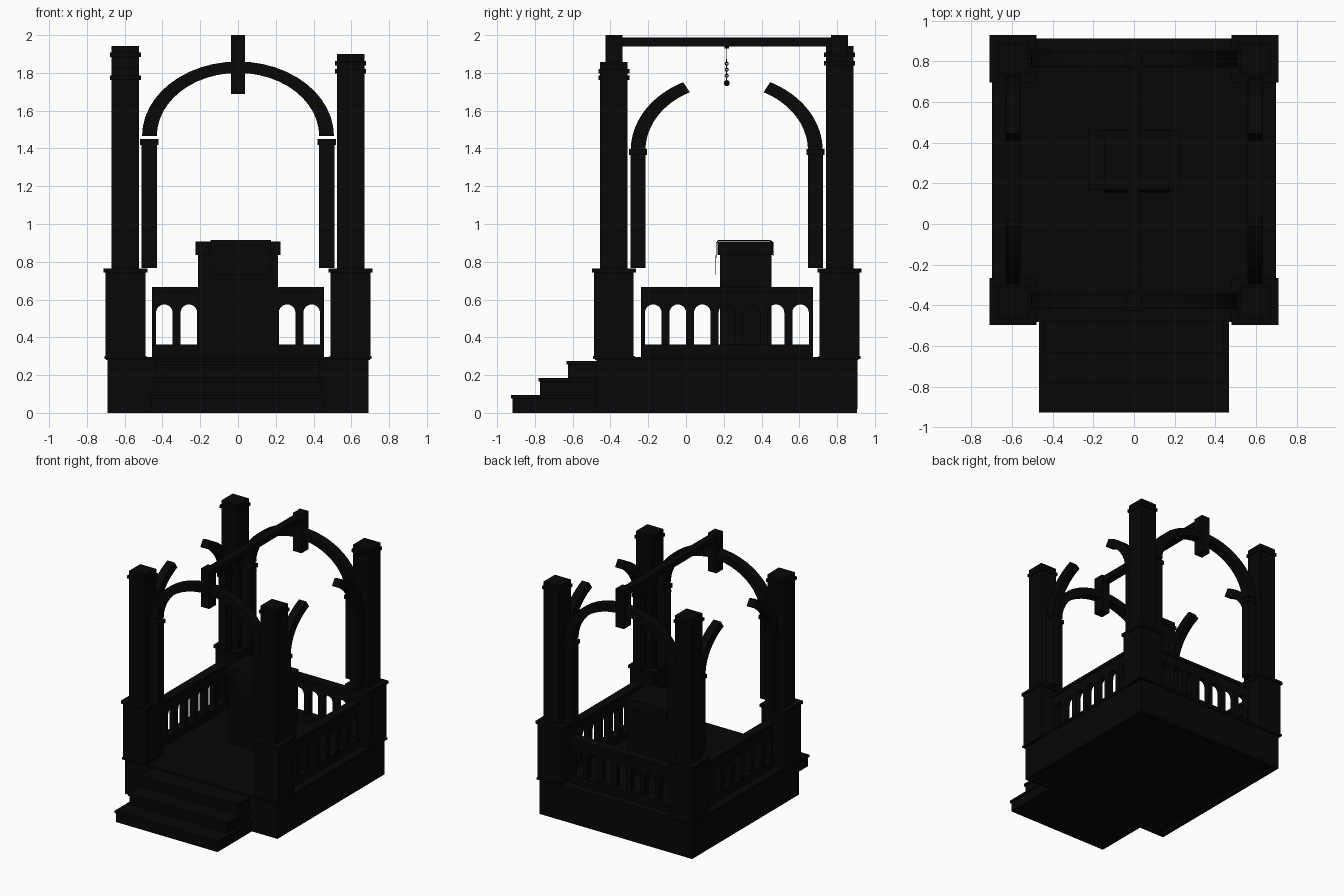
import bpy, bmesh, math

cube = bpy.data.objects.get("Cube")
if cube:
    bpy.data.objects.remove(cube)

# Single near-black stone colour
stone = bpy.data.materials.new("black stone")
stone.use_nodes = True
colour = (0.002, 0.002, 0.002, 1)
stone.diffuse_color = colour
stone.node_tree.nodes["Principled BSDF"].inputs["Base Color"].default_value = colour


def finish(name, bm):
    bmesh.ops.recalc_face_normals(bm, faces=bm.faces)
    mesh = bpy.data.meshes.new(name)
    bm.to_mesh(mesh)
    bm.free()
    mesh.materials.append(stone)
    obj = bpy.data.objects.new(name, mesh)
    bpy.context.collection.objects.link(obj)
    return obj


def box(name, x, y, z):
    """Box from (low, high) ranges on each axis."""
    bm = bmesh.new()
    bmesh.ops.create_cube(bm, size=1)
    for v in bm.verts:
        for i, (lo, hi) in enumerate((x, y, z)):
            v.co[i] = lo + (v.co[i] + 0.5) * (hi - lo)
    return finish(name, bm)


def block(name, cx, cy, wx, wy, z0, z1):
    return box(name, (cx - wx / 2, cx + wx / 2), (cy - wy / 2, cy + wy / 2), (z0, z1))


def strip(name, inner, outer, place, depth):
    """Solid between two matching polylines, extruded by depth across them."""
    bm = bmesh.new()
    rings = []
    for a, b in zip(inner, outer):
        rings.append([bm.verts.new(place(*p, d)) for p, d in
                      ((a, -depth / 2), (b, -depth / 2), (b, depth / 2), (a, depth / 2))])
    for r, s in zip(rings, rings[1:]):
        for i in range(4):
            j = (i + 1) % 4
            bm.faces.new((r[i], r[j], s[j], s[i]))
    bm.faces.new(rings[0])
    bm.faces.new(rings[-1])
    return finish(name, bm)


def along_x(cy):
    return lambda u, z, d: (u, cy + d, z)


def along_y(cx):
    return lambda u, z, d: (cx + d, u, z)


def arch(name, centre, base, rise, start, end, place, depth):
    angles = [math.radians(start + (end - start) * i / 24) for i in range(25)]
    curve = lambda a, b: [(centre + a * math.cos(t), base + b * math.sin(t)) for t in angles]
    return strip(name, curve(0.43, rise - 0.06), curve(0.508, rise), place, depth)


FRONT, BACK, SIDE = -0.382, 0.813, 0.596
MID = (FRONT + BACK) / 2

# Platform with a slim lip above and a shallow skirt below
box("platform", (-0.69, 0.69), (-0.474, 0.907), (0.02, 0.28))
box("platform_lip", (-0.698, 0.698), (-0.482, 0.914), (0.28, 0.297))
for s in (-1, 1):
    block("side_skirt", s * 0.675, MID, 0.03, 1.381, 0, 0.021)
    block("end_skirt", 0, MID + s * 0.6755, 1.38, 0.03, 0, 0.021)

# Stairs
for i, (front, half) in enumerate(((-0.927, 0.467), (-0.78, 0.45), (-0.632, 0.44))):
    top = 0.095 + 0.09 * i
    box(f"step_{i + 1}", (-half + 0.008, half - 0.008), (front + 0.008, -0.47), (0, top - 0.02))
    box(f"step_tread_{i + 1}", (-half, half), (front, -0.47), (top - 0.02, top))

# Corner pedestals and square columns of differing height, each with one ring
heights = {(-1, FRONT): 1.822, (1, FRONT): 1.857, (-1, BACK): 1.943, (1, BACK): 1.9}
for (s, y), top in heights.items():
    x = s * SIDE
    block("pedestal", x, y, 0.21, 0.21, 0.29, 0.745)
    block("pedestal_foot", x, y, 0.222, 0.222, 0.285, 0.3)
    block("pedestal_cap", x, y, 0.232, 0.232, 0.742, 0.765)
    block("column", x, y, 0.146, 0.146, 0.76, top)
    block("column_ring", x, y, 0.164, 0.164, top - 0.06, top - 0.036)

# Whole arches at front and back, with keystones
for y in (FRONT, BACK):
    arch("cross_arch", 0, 1.465, 0.395, 0, 180, along_x(y), 0.075)
    block("keystone", 0, y, 0.076, 0.09, 1.688, 2.0)
    for s in (-1, 1):
        block("arch_post", s * 0.47, y, 0.08, 0.075, 0.768, 1.42)
        block("arch_post_cap", s * 0.47, y, 0.097, 0.09, 1.418, 1.45)

# Broken arches along the sides
for s in (-1, 1):
    x = s * SIDE
    arch("broken_arch_back", MID, 1.39, 0.405, 0, 63, along_y(x), 0.066)
    arch("broken_arch_front", MID, 1.39, 0.405, 180, 117, along_y(x), 0.066)
    for t in (-1, 1):
        y = MID + t * 0.47
        block("side_post", x, y, 0.066, 0.08, 0.768, 1.37)
        block("side_post_cap", x, y, 0.082, 0.095, 1.366, 1.397)

# Ridge beam
box("ridge_beam", (-0.03, 0.03), (FRONT, BACK), (1.94, 1.987))


def railing(name, centre, place):
    """Seven round-headed openings between a bottom kerb and a top rail."""
    pitch, radius, spring, sill, head = 0.13, 0.044, 0.53, 0.36, 0.645
    half = 3.5 * pitch
    low = []
    for i in range(7):
        c = centre - half + pitch * (i + 0.5)
        edge = [(c - pitch / 2, sill), (c - radius, sill)]
        edge += [(c - radius * math.cos(math.pi * k / 12), spring + radius * math.sin(math.pi * k / 12))
                 for k in range(13)]
        edge += [(c + radius, sill), (c + pitch / 2, sill)]
        low += edge if i == 0 else edge[1:]
    high = [(u, head) for u, z in low]
    strip(name + "_arcade", low, high, place, 0.05)
    ends = (centre - half, centre + half)
    for part, z0, z1, depth in (("kerb", 0.295, 0.362, 0.07), ("top_rail", 0.643, 0.667, 0.075)):
        strip(f"{name}_{part}", [(u, z0) for u in ends], [(u, z1) for u in ends], place, depth)


railing("left_railing", MID + 0.001, along_y(SIDE))
railing("right_railing", MID + 0.001, along_y(-SIDE))
railing("back_railing", 0, along_x(BACK))

# Altar and its thin draped cloth
box("altar_body", (-0.211, 0.211), (0.18, 0.452), (0.29, 0.84))
box("altar_slab", (-0.225, 0.225), (0.167, 0.461), (0.835, 0.907))
drape = [(0.155, 0.73), (0.159, 0.9), (0.169, 0.915), (0.447, 0.915), (0.462, 0.905), (0.464, 0.83)]
under = [(0.158, 0.73), (0.162, 0.898), (0.17, 0.909), (0.445, 0.909), (0.459, 0.903), (0.461, 0.83)]
strip("altar_cloth", under, drape, along_y(0.015), 0.32)

# Hanging chain with a small ball
block("chain_mount", 0, MID, 0.025, 0.025, 1.93, 1.945)
block("chain_wire", 0, MID, 0.004, 0.004, 1.75, 1.935)
for i in range(7):
    bpy.ops.mesh.primitive_torus_add(major_radius=0.008, minor_radius=0.003, major_segments=10,
                                     minor_segments=5, location=(0, MID, 1.865 - 0.016 * i),
                                     rotation=(math.pi / 2, 0, (i % 2) * math.pi / 2))
    bpy.context.object.name = "chain_link"
    bpy.context.object.data.materials.append(stone)
bpy.ops.mesh.primitive_uv_sphere_add(segments=12, ring_count=8, radius=0.016, location=(0, MID, 1.746))
bpy.context.object.name = "chain_ball"
bpy.context.object.data.materials.append(stone)
bpy.ops.object.shade_smooth()
